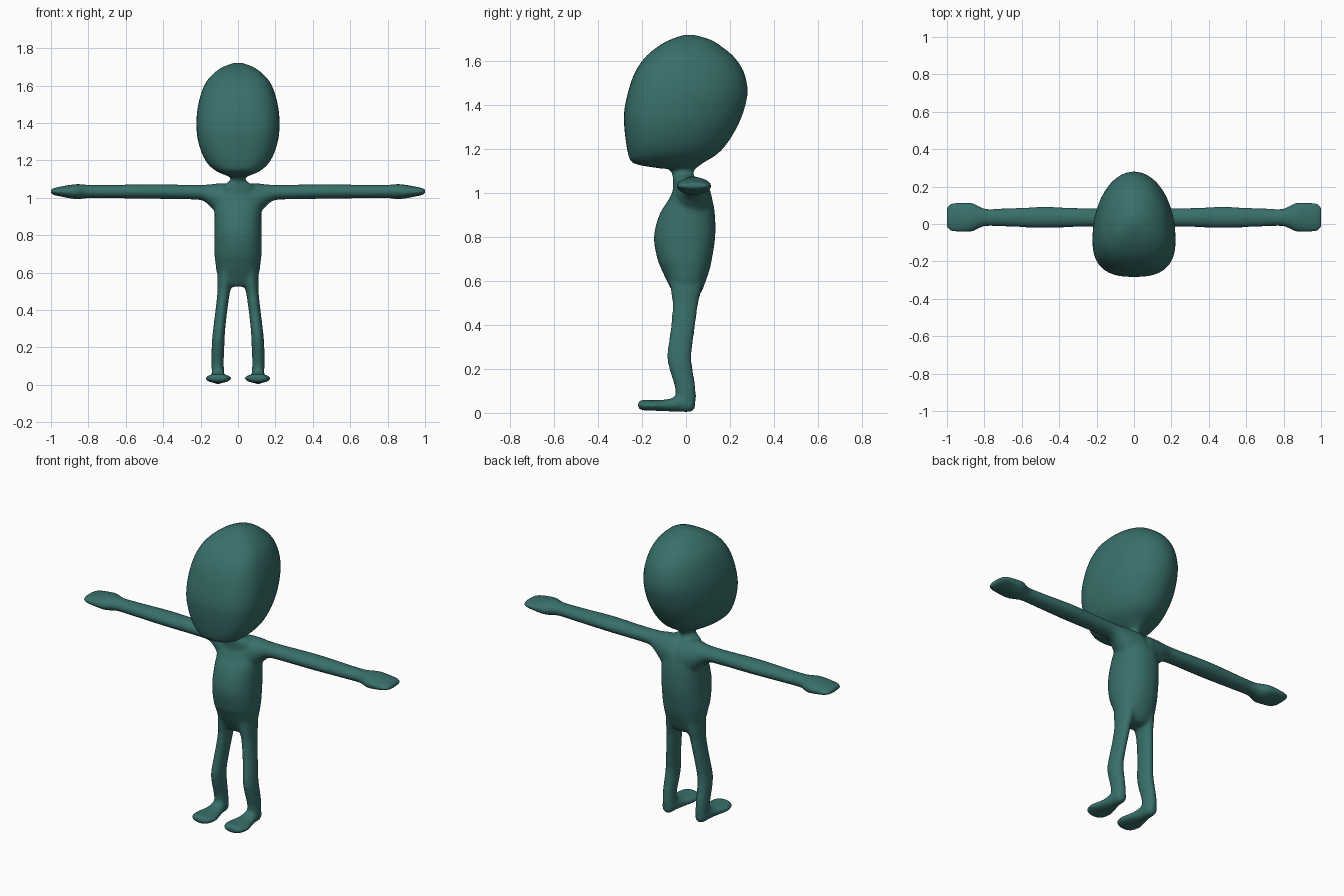
import bpy, bmesh
from math import cos, sin, pi

bm = bmesh.new()
AXES = {'x': (1, 2, 0), 'y': (0, 2, 1), 'z': (0, 1, 2)}  # indices of a, b, t
SIDES, STEPS = 40, 5


def catmull(p0, p1, p2, p3, u):
    return [0.5 * (2 * b + (c - a) * u + (2 * a - 5 * b + 4 * c - d) * u * u
                   + (3 * b - a - 3 * c + d) * u ** 3) for a, b, c, d in zip(p0, p1, p2, p3)]


def loft(axis, rows, mid=0.5, n_lo=2.0, n_hi=2.0, flip=1):
    """Rows are (t along axis, centre a, half width a, low b, high b)."""
    ia, ib, it = AXES[axis]
    pts = [rows[0]] + rows + [rows[-1]]
    fine = [catmull(*pts[i:i + 4], k / STEPS) for i in range(len(rows) - 1) for k in range(STEPS)]
    fine.append(rows[-1])
    rings = []
    for t, a, ra, lo, hi in fine:
        c = lo + mid * (hi - lo)
        ring = []
        for k in range(SIDES):
            ca, sa = cos(2 * pi * k / SIDES), sin(2 * pi * k / SIDES)
            n = n_lo if sa < 0 else n_hi
            va = abs(ca) ** (2 / n) * (1 if ca > 0 else -1)
            vb = abs(sa) ** (2 / n) * ((hi - c) if sa > 0 else (lo - c) * 1)
            co = [0, 0, 0]
            co[ia] = a + ra * va
            co[ib] = c + vb
            co[it] = t
            co[0] *= flip
            ring.append(bm.verts.new(co))
        rings.append(ring)
    faces = [bm.faces.new(rings[0][::-1]), bm.faces.new(rings[-1])]
    for r, s in zip(rings, rings[1:]):
        for k in range(SIDES):
            j = (k + 1) % SIDES
            faces.append(bm.faces.new((r[k], r[j], s[j], s[k])))
    bmesh.ops.recalc_face_normals(bm, faces=faces)


# head: egg-shaped sections, square at the front
loft('z', [(1.112, 0, .045, -.11, .045), (1.128, 0, .085, -.21, .065), (1.145, 0, .12, -.25, .09),
           (1.18, 0, .16, -.264, .145), (1.23, 0, .19, -.273, .19), (1.30, 0, .213, -.281, .232),
           (1.37, 0, .222, -.282, .262), (1.46, 0, .219, -.264, .281), (1.55, 0, .2, -.233, .265),
           (1.62, 0, .17, -.185, .22), (1.67, 0, .125, -.125, .16), (1.70, 0, .08, -.07, .11),
           (1.721, 0, .025, -.01, .04)], mid=.36, n_lo=2.6)

# neck
loft('z', [(1.0, 0, .1, -.06, .08), (1.06, 0, .09, -.06, .045), (1.085, 0, .05, -.062, .035),
           (1.105, 0, .035, -.075, .038), (1.13, 0, .034, -.09, .05), (1.17, 0, .034, -.1, .06)])

# torso
loft('z', [(.525, 0, .05, -.045, .05), (.55, 0, .09, -.06, .07), (.6, 0, .113, -.087, .09),
           (.65, 0, .12, -.11, .107), (.7, 0, .126, -.13, .118), (.8, 0, .127, -.146, .133),
           (.9, 0, .125, -.122, .132), (.97, 0, .125, -.08, .12), (1.03, 0, .12, -.05, .095),
           (1.065, 0, .07, -.03, .05)], n_lo=2.2, n_hi=2.2)

for s in (1, -1):
    # arm and hand
    loft('x', [(.02, .03, .09, .86, 1.075), (.1, .03, .075, .9, 1.078), (.14, .033, .062, .945, 1.073),
               (.19, .034, .05, .985, 1.07), (.28, .035, .05, .992, 1.07), (.48, .035, .056, .995, 1.073),
               (.68, .035, .049, .998, 1.069), (.79, .035, .046, .999, 1.069), (.83, .036, .06, .995, 1.072),
               (.87, .036, .078, .993, 1.073), (.94, .036, .08, 1.005, 1.062), (.98, .036, .074, 1.014, 1.053),
               (1.002, .036, .055, 1.022, 1.045)], flip=s)
    # leg
    loft('z', [(.03, .107, .028, -.03, .04), (.06, .107, .033, -.045, .045), (.12, .109, .033, -.052, .043),
               (.2, .107, .034, -.076, .03), (.26, .104, .033, -.086, .025), (.34, .096, .032, -.076, .034),
               (.42, .086, .032, -.066, .045), (.5, .076, .034, -.062, .056), (.56, .068, .042, -.07, .07),
               (.64, .06, .045, -.08, .08)], flip=s)
    # foot
    loft('y', [(-.218, .105, .035, .022, .05), (-.2, .105, .058, .012, .059), (-.15, .105, .07, .01, .058),
               (-.08, .105, .05, .007, .063), (-.02, .107, .037, .004, .085), (.02, .107, .033, .004, .08),
               (.042, .107, .015, .018, .06)], flip=s)

mesh = bpy.data.meshes.new("figure_body")
bm.to_mesh(mesh)
bm.free()
body = bpy.data.objects.new("figure_body", mesh)
bpy.context.collection.objects.link(body)

mat = bpy.data.materials.new("teal")
mat.diffuse_color = (0.04, 0.16, 0.145, 1)
mesh.materials.append(mat)

# fuse the parts into one soft skin
fuse = body.modifiers.new("fuse", 'REMESH')
fuse.mode = 'VOXEL'
fuse.voxel_size = 0.009
fuse.use_smooth_shade = True
soften = body.modifiers.new("soften", 'SMOOTH')
soften.factor = 0.5
soften.iterations = 8
